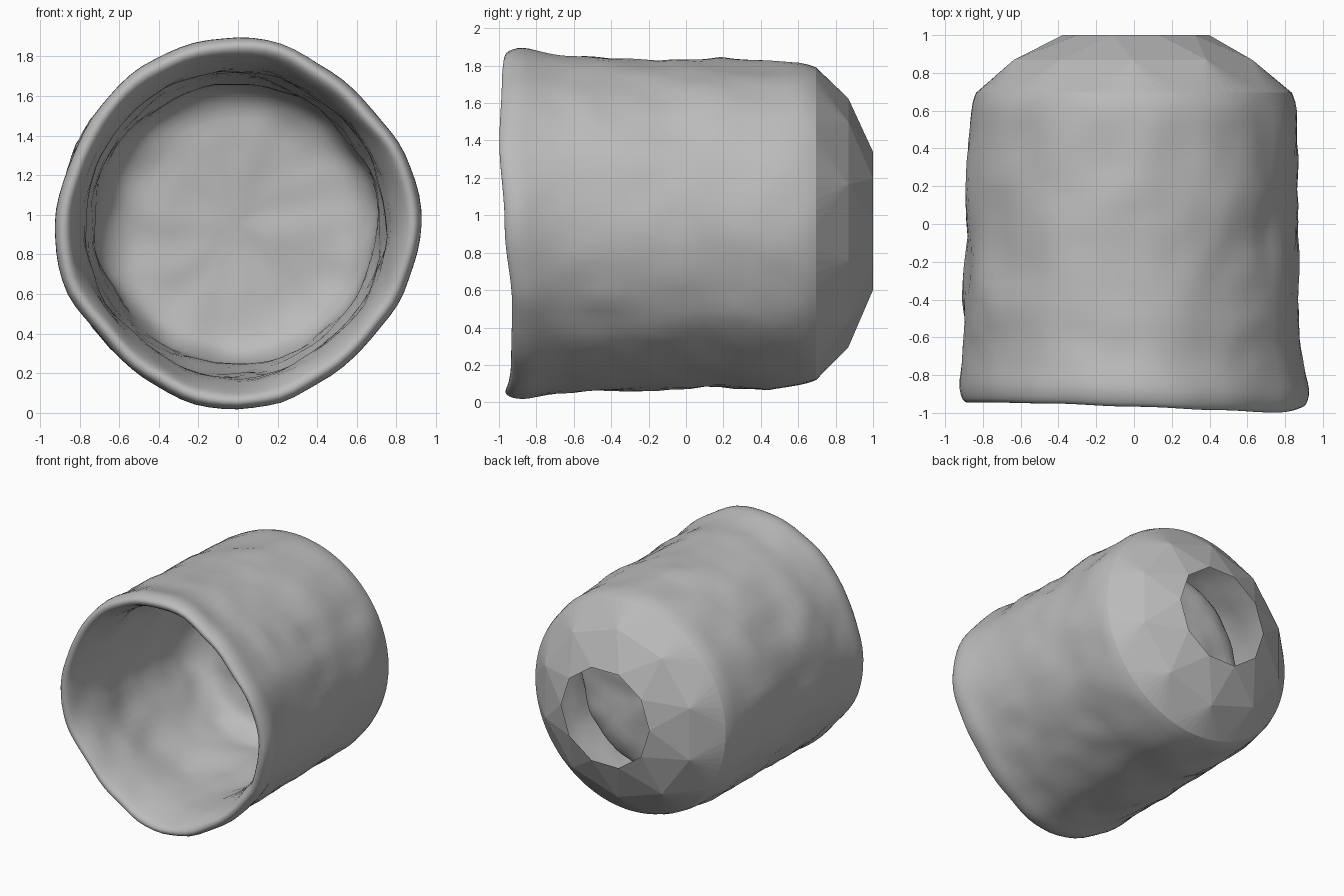
import bpy
import bmesh
import math
from mathutils import Vector, noise

if "Cube" in bpy.data.objects:
    bpy.data.objects.remove(bpy.data.objects["Cube"], do_unlink=True)

SEGMENTS = 80
SIDES = 10            # sides of the faceted back and its opening
FAN = SEGMENTS // SIDES
STEPS = 3             # rings per profile point
AXIS_Z = 0.955

# Uneven lip radius, one value every 20 degrees counter-clockwise from +x
LIP_RADIUS = [0.938, 0.926, 0.898, 0.912, 0.95, 0.947, 0.94, 0.925, 0.912,
              0.935, 0.943, 0.908, 0.922, 0.95, 0.945, 0.912, 0.9, 0.918]
# Uneven lip front edge, one value every 30 degrees
LIP_FRONT = [-0.97, -0.998, -0.985, -0.967, -0.95, -0.945,
             -0.945, -0.925, -0.93, -0.965, -0.935, -0.93]

# Profile from the shoulder, along the wall, round the lip and down to the floor:
# (y, radius, how much the lip shape applies)
PROFILE = [
    (0.695, 0.836, 0), (0.6, 0.862, 0), (0.35, 0.874, 0), (0.1, 0.878, 0),
    (-0.15, 0.881, 0.03), (-0.4, 0.884, 0.1), (-0.6, 0.887, 0.24),
    (-0.75, 0.899, 0.7), (-0.87, 0.915, 1), (-0.945, 0.9, 1), (-0.965, 0.868, 1),
    (-0.93, 0.832, 0.85), (-0.8, 0.79, 0.5), (-0.6, 0.762, 0.22), (-0.35, 0.764, 0.06),
    (-0.1, 0.738, 0), (0.12, 0.711, 0), (0.28, 0.7, 0), (0.4, 0.645, 0),
    (0.455, 0.53, 0), (0.47, 0.33, 0), (0.47, 0.1, 0),
]


def at_angle(table, angle):
    """Smoothly interpolated value of a table spread round the circle."""
    t = (angle / math.tau * len(table)) % len(table)
    i = int(t)
    blend = (1 - math.cos((t - i) * math.pi)) / 2
    return table[i] * (1 - blend) + table[(i + 1) % len(table)] * blend


def smooth_path(points):
    """Catmull-Rom curve through the points."""
    pts = [Vector(p) for p in points]
    pts = [pts[0]] + pts + [pts[-1]]
    path = []
    for a, b, c, d in zip(pts, pts[1:], pts[2:], pts[3:]):
        for s in range(STEPS):
            t = s / STEPS
            path.append(b + 0.5 * t * ((c - a) + t * ((2 * a - 5 * b + 4 * c - d)
                                                      + t * (3 * (b - c) + d - a))))
    return path + [pts[-1]]


def point(angle, y, radius, lip):
    """Point on the uneven wall, with soft hand-pressed dents."""
    dent = (0.006 + 0.018 * (1 - lip)) * min(1, (0.695 - y) / 0.25)
    wall = min(max((radius - 0.55) / 0.15, 0), 1)
    lean = min(max((0.6 - y) / 0.9, 0), 1) * (1 - lip)
    radius += lip * (at_angle(LIP_RADIUS, angle) - 0.925)
    y += lip * (at_angle(LIP_FRONT, angle) + 0.965)
    direction = Vector((math.cos(angle), 0, math.sin(angle)))
    spot = direction * radius + Vector((0, y, 0))
    bump = noise.noise(spot * 3.2) + 0.6 * noise.noise(spot * 6.5)
    spot += (direction * wall + Vector((0, 1 - wall, 0))) * bump * dent
    # The wall leans slightly sideways towards the mouth
    return spot + Vector((-0.02, 0, -0.005)) * lean + Vector((0, 0, AXIS_Z))


bm = bmesh.new()

# Wall, lip and inner bowl
rings = []
for y, radius, lip in smooth_path(PROFILE):
    rings.append([bm.verts.new(point(k * math.tau / SEGMENTS, y, radius, lip))
                  for k in range(SEGMENTS)])
for a, b in zip(rings, rings[1:]):
    for k in range(SEGMENTS):
        n = (k + 1) % SEGMENTS
        bm.faces.new((a[k], a[n], b[n], b[k]))
centre = bm.verts.new(sum((v.co for v in rings[-1]), Vector()) / SEGMENTS)
for k in range(SEGMENTS):
    bm.faces.new((rings[-1][k], rings[-1][(k + 1) % SEGMENTS], centre))
for face in bm.faces:
    face.smooth = True

# Faceted back with an open hole
shoulder = rings[0]


def back_ring(y, radius, turn, x, z):
    verts = []
    for i in range(SIDES):
        a = (i + turn) * math.tau / SIDES
        verts.append(bm.verts.new((x + radius * math.cos(a), y, z + radius * math.sin(a))))
    return verts


middle = back_ring(0.868, 0.665, 0.5, -0.005, 0.96)
hole = back_ring(1.0, 0.388, 0.0, 0.01, 0.97)
for i in range(SIDES):
    n = (i + 1) % SIDES
    for k in range(i * FAN, (i + 1) * FAN):
        bm.faces.new((middle[i], shoulder[k], shoulder[(k + 1) % SEGMENTS]))
    bm.faces.new((middle[i], shoulder[n * FAN], middle[n]))
    bm.faces.new((middle[i], hole[i], hole[n]))
    bm.faces.new((middle[i], middle[n], hole[n]))

# Keep the outer wall facing outward
bmesh.ops.recalc_face_normals(bm, faces=bm.faces)
bm.normal_update()
wall_face = next(f for f in bm.faces if rings[3][0] in f.verts)
if wall_face.normal.x < 0:
    bmesh.ops.reverse_faces(bm, faces=bm.faces)

mesh = bpy.data.meshes.new("clay_pot")
bm.to_mesh(mesh)
bm.free()
pot = bpy.data.objects.new("clay_pot", mesh)
bpy.context.collection.objects.link(pot)

# Plain grey clay
grey = bpy.data.materials.new("grey_clay")
grey.use_nodes = True
colour = (0.5, 0.5, 0.5, 1.0)
grey.diffuse_color = colour
grey.node_tree.nodes["Principled BSDF"].inputs["Base Color"].default_value = colour
mesh.materials.append(grey)
